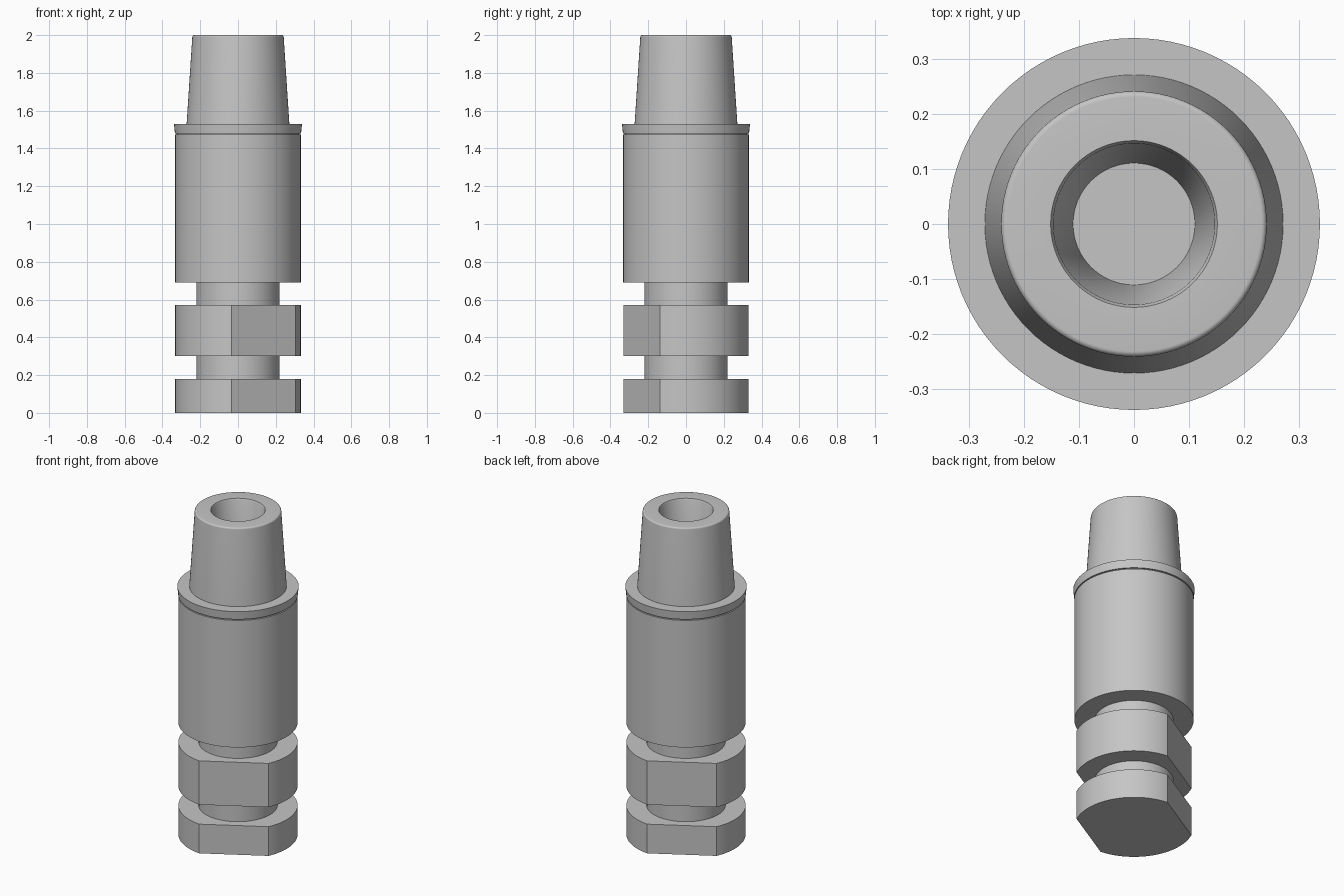
import bpy
import bmesh
from math import cos, sin, pi, radians
from mathutils import Vector

SEGMENTS = 96
COLLAR_R, NECK_R = 0.333, 0.22

cube = bpy.data.objects.get("Cube")
if cube:
    bpy.data.objects.remove(cube, do_unlink=True)

# Single plain grey finish
grey = bpy.data.materials.new("machined_grey")
grey.use_nodes = True
colour = (0.56, 0.56, 0.56, 1)
grey.diffuse_color = colour
grey.node_tree.nodes["Principled BSDF"].inputs["Base Color"].default_value = colour


def lathe(profile):
    """Revolve (radius, height) points about z, ordered from the bottom up."""
    bm = bmesh.new()
    rings = []
    for r, z in profile:
        count = SEGMENTS if r > 0 else 1
        rings.append([bm.verts.new((r * cos(2 * pi * i / SEGMENTS),
                                    r * sin(2 * pi * i / SEGMENTS), z))
                      for i in range(count)])
    for low, high in zip(rings, rings[1:]):
        for i in range(SEGMENTS):
            j = i + 1
            corners = [low[i % len(low)], low[j % len(low)],
                       high[j % len(high)], high[i % len(high)]]
            bm.faces.new(list(dict.fromkeys(corners)))
    return bm


def cut_flat(bm, angle, distance):
    """Slice a flat across every collar and cap the openings."""
    normal = Vector((cos(angle), sin(angle), 0))
    cut = bmesh.ops.bisect_plane(
        bm, geom=bm.verts[:] + bm.edges[:] + bm.faces[:],
        plane_co=normal * distance, plane_no=normal, clear_outer=True)
    edges = [e for e in cut["geom_cut"] if isinstance(e, bmesh.types.BMEdge)]
    for face in bmesh.ops.edgeloop_fill(bm, edges=edges)["faces"]:
        face.normal_update()
        if face.normal.dot(normal) < 0:
            face.normal_flip()


def finish(name, bm):
    mesh = bpy.data.meshes.new(name)
    bm.to_mesh(mesh)
    bm.free()
    mesh.materials.append(grey)
    obj = bpy.data.objects.new(name, mesh)
    bpy.context.collection.objects.link(obj)
    bpy.ops.object.select_all(action='DESELECT')
    obj.select_set(True)
    bpy.context.view_layer.objects.active = obj
    bpy.ops.object.shade_smooth_by_angle(angle=radians(30))


# Lower shank: two collars with opposite wrench flats, joined by necks
shank = lathe([(0, 0), (COLLAR_R, 0), (COLLAR_R, 0.18), (NECK_R, 0.18),
               (NECK_R, 0.3), (COLLAR_R, 0.3), (COLLAR_R, 0.57),
               (NECK_R, 0.57), (NECK_R, 0.69)])
for side in (radians(-60), radians(120)):
    cut_flat(shank, side, 0.27)
finish("flatted_shank", shank)

# Main barrel, ending in a thin groove
finish("barrel", lathe([(NECK_R, 0.69), (COLLAR_R, 0.69), (COLLAR_R, 1.473),
                        (0.325, 1.473), (0.325, 1.48)]))

# Slightly flared flange
finish("flange", lathe([(0.325, 1.48), (0.334, 1.48), (0.339, 1.53),
                        (0.272, 1.53)]))

# Tapered nose with a rounded rim and a tapered blind bore
rim = [(0.232 + 0.01 * cos(a), 1.99 + 0.01 * sin(a))
       for a in (radians(15 * k) for k in range(7))]
finish("tapered_nose", lathe([(0.272, 1.53)] + rim +
                             [(0.152, 2), (0.147, 1.99), (0.111, 1.5), (0, 1.5)]))
